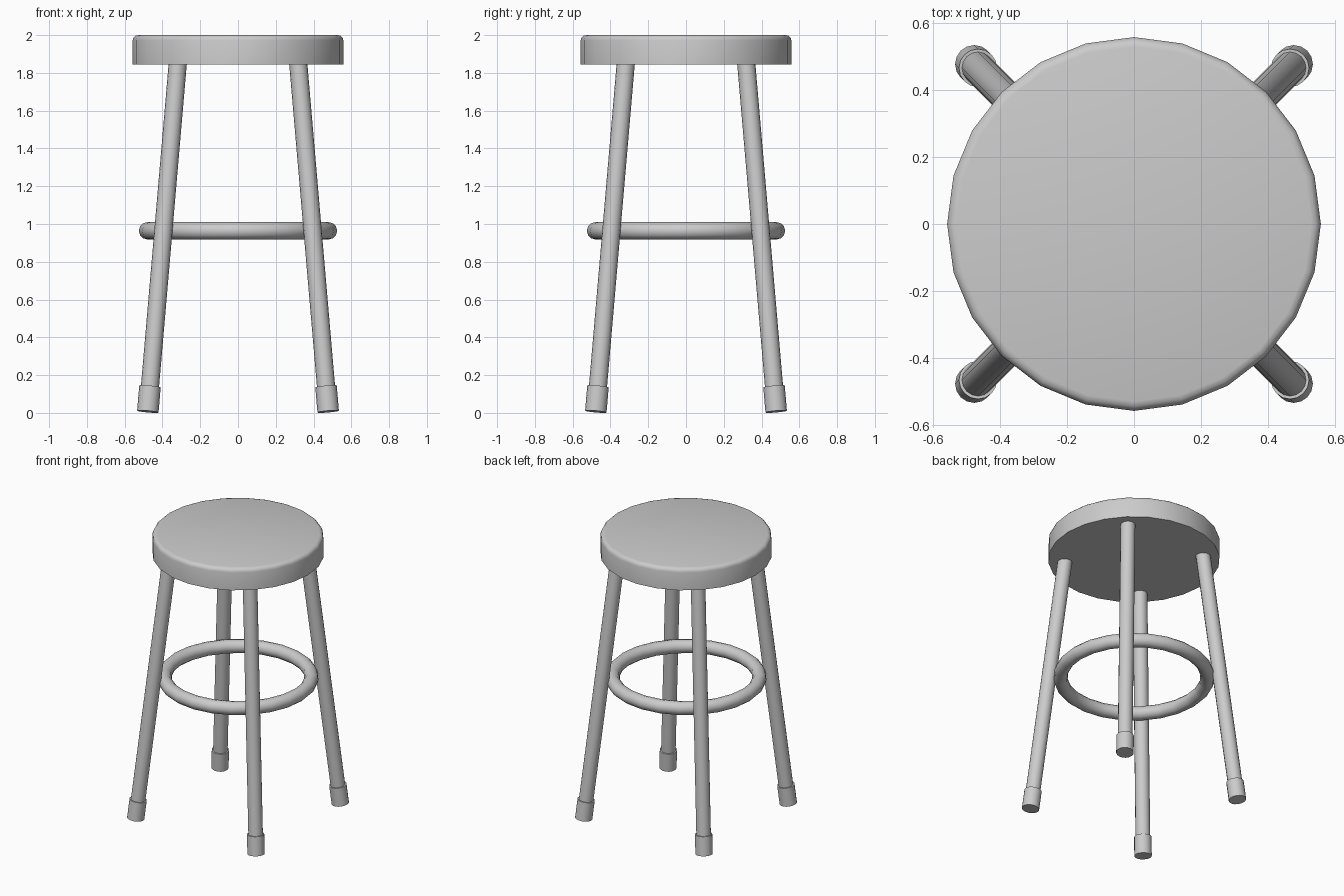
import bpy
from mathutils import Vector

if "Cube" in bpy.data.objects:
    bpy.data.objects.remove(bpy.data.objects["Cube"])


def smooth(obj, name):
    obj.name = name
    bpy.ops.object.shade_smooth_by_angle(angle=0.6)
    return obj


def rod(name, a, b, radius, sides=16):
    # Cylinder running from point a to point b
    d = b - a
    bpy.ops.mesh.primitive_cylinder_add(vertices=sides, radius=radius, depth=d.length,
                                        location=(a + b) / 2,
                                        rotation=d.to_track_quat('Z', 'Y').to_euler())
    return smooth(bpy.context.object, name)


# Round seat with a softened top edge
bpy.ops.mesh.primitive_cylinder_add(vertices=24, radius=0.558, depth=0.155,
                                    location=(0, 0, 1.9225))
seat = bpy.context.object
weights = seat.data.attributes.new("bevel_weight_edge", 'FLOAT', 'EDGE')
for e in seat.data.edges:
    if all(seat.data.vertices[v].co.z > 0 for v in e.vertices):
        weights.data[e.index].value = 1.0
bevel = seat.modifiers.new("top_edge", 'BEVEL')
bevel.limit_method = 'WEIGHT'
bevel.width = 0.028
bevel.segments = 3
bpy.ops.object.modifier_apply(modifier=bevel.name)
smooth(seat, "seat")

# Splayed legs with rubber feet
for side, sx in (("left", -1), ("right", 1)):
    for end, sy in (("front", -1), ("back", 1)):
        def at(z):
            off = 0.478 - 0.086 * z
            return Vector((sx * off, sy * off, z))
        rod(f"{end}_{side}_leg", at(0.03), at(1.865), 0.048)
        rod(f"{end}_{side}_foot", at(0.007), at(0.14), 0.057)

# Foot ring joining the legs
bpy.ops.mesh.primitive_torus_add(major_segments=24, minor_segments=12, major_radius=0.479,
                                 minor_radius=0.046, location=(0, 0, 0.964))
smooth(bpy.context.object, "foot_ring")
